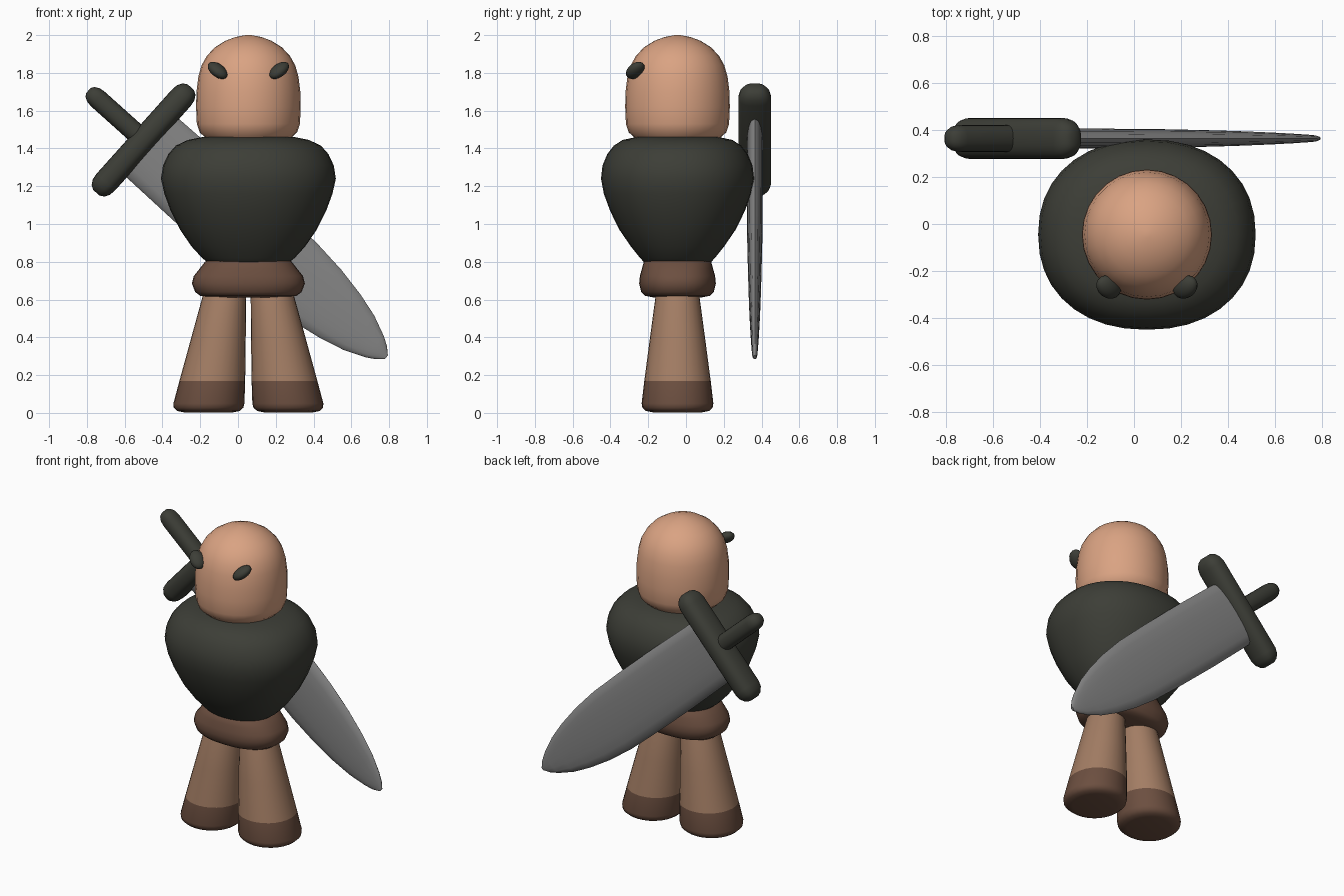
import bpy, bmesh, math
from mathutils import Matrix, Vector

if "Cube" in bpy.data.objects:
    bpy.data.objects.remove(bpy.data.objects["Cube"])

CX, CY = 0.055, -0.045          # body axis
SWORD_C = Vector((-0.5, 0.364, 1.445))
U = Vector((0.745, 0, -0.667)).normalized()   # blade direction
V = Vector((-U.z, 0, U.x))                    # guard direction
Y = Vector((0, 1, 0))


def material(name, rgb):
    m = bpy.data.materials.new(name)
    m.diffuse_color = (*rgb, 1)
    m.use_nodes = True
    m.node_tree.nodes["Principled BSDF"].inputs["Base Color"].default_value = m.diffuse_color
    return m


SKIN = material("skin", (0.70, 0.365, 0.225))
DARK = material("charcoal", (0.046, 0.048, 0.038))
BROWN = material("dark_brown", (0.150, 0.078, 0.051))
TAN = material("tan_cloth", (0.365, 0.205, 0.127))
STEEL = material("steel", (0.235, 0.235, 0.235))


def finish(name, bm, mats, angle):
    bmesh.ops.recalc_face_normals(bm, faces=bm.faces)
    me = bpy.data.meshes.new(name)
    bm.to_mesh(me)
    bm.free()
    for m in mats:
        me.materials.append(m)
    ob = bpy.data.objects.new(name, me)
    bpy.context.collection.objects.link(ob)
    bpy.ops.object.select_all(action='DESELECT')
    ob.select_set(True)
    bpy.context.view_layer.objects.active = ob
    bpy.ops.object.shade_smooth_by_angle(angle=math.radians(angle))
    return ob


def loft(name, rings, mats, power=2.0, n=32, matrix=Matrix(), split=None, angle=50):
    """Skin superellipse rings (cx, z, rx, ry) along local z; faces under split get slot 1."""
    bm = bmesh.new()
    loops = []
    for cx, z, rx, ry in rings:
        loop = []
        for i in range(n):
            a = 2 * math.pi * i / n
            c, s = math.cos(a), math.sin(a)
            x = cx + rx * math.copysign(abs(c) ** (2 / power), c)
            y = ry * math.copysign(abs(s) ** (2 / power), s)
            loop.append(bm.verts.new((x, y, z)))
        loops.append(loop)
    for a, b in zip(loops, loops[1:]):
        for i in range(n):
            j = (i + 1) % n
            bm.faces.new((a[i], a[j], b[j], b[i]))
    bm.faces.new(loops[0])
    bm.faces.new(loops[-1])
    if split is not None:
        for f in bm.faces:
            f.material_index = int(f.calc_center_median().z < split)
    bm.transform(matrix)
    return finish(name, bm, mats, angle)


def frame(x, y, z, origin):
    m = Matrix((x, y, z)).transposed().to_4x4()
    m.translation = origin
    return m


body = Matrix.Translation((CX, CY, 0))

# Head: rounded dome with a tucked-in neck edge
head = [(1.42, 0.19), (1.455, 0.225), (1.485, 0.258), (1.53, 0.273), (1.62, 0.277),
        (1.70, 0.275), (1.78, 0.265), (1.84, 0.248), (1.89, 0.22), (1.935, 0.178),
        (1.97, 0.122), (1.99, 0.068), (2.0, 0.015)]
loft("head", [(0, z, r, r) for z, r in head], [SKIN], 2.0, 28, body)

# Torso: broad shoulders tapering to the waist
torso = [(0.772, 0.165, 0.14), (0.785, 0.20, 0.165), (0.82, 0.245, 0.198),
         (0.88, 0.30, 0.246), (0.97, 0.362, 0.308), (1.07, 0.412, 0.357),
         (1.16, 0.445, 0.39), (1.24, 0.463, 0.405), (1.31, 0.452, 0.397),
         (1.37, 0.424, 0.372), (1.415, 0.384, 0.337), (1.445, 0.32, 0.29),
         (1.46, 0.245, 0.22), (1.463, 0.12, 0.11)]
loft("torso", [(0, z, a, b) for z, a, b in torso], [DARK], 2.2, 36, body)

# Belt: wide hip band
belt = [(0.612, 0.20, 0.13), (0.62, 0.255, 0.172), (0.64, 0.282, 0.192),
        (0.685, 0.299, 0.203), (0.725, 0.289, 0.199), (0.765, 0.257, 0.188),
        (0.80, 0.23, 0.178), (0.82, 0.19, 0.15)]
loft("belt", [(0, z, a, b) for z, a, b in belt], [BROWN], 2.4, 32, body)

# Legs: flared outward, with boots below the hem line
leg = [(0.212, 0.003, 0.13), (0.212, 0.01, 0.165), (0.211, 0.027, 0.184),
       (0.209, 0.05, 0.188), (0.191, 0.17, 0.174), (0.158, 0.40, 0.144),
       (0.124, 0.64, 0.112), (0.12, 0.68, 0.10)]
for side, word in ((-1, "right"), (1, "left")):
    loft(word + "_leg", [(side * c, z, r, r * 1.01) for c, z, r in leg],
         [TAN, BROWN], 2.05, 28, body, split=0.165)

# Eyes: slanted pebbles set on the face
for side, word in ((-1, "right"), (1, "left")):
    long_axis = Vector((side * 0.66, 0.47, 0.58)).normalized()
    out = Vector((side * 0.55, -0.83, 0))
    out = (out - long_axis * out.dot(long_axis)).normalized()
    up = long_axis.cross(out)
    bm = bmesh.new()
    bmesh.ops.create_uvsphere(bm, u_segments=16, v_segments=10, radius=1)
    place = frame(long_axis * 0.064, out * 0.047, up * 0.033,
                  Vector((CX + side * 0.163, -0.268, 1.813)))
    bm.transform(place)
    finish(word + "_eye", bm, [DARK], 60)

# Sword guard: thick rounded crossbar
guard = [(-0.375, 0.022, 0.035), (-0.362, 0.045, 0.058), (-0.335, 0.061, 0.078),
         (-0.30, 0.066, 0.087)]
bar = [(0, z, a, b) for z, a, b in guard] + [(0, -z, a, b) for z, a, b in reversed(guard)]
loft("sword_guard", bar, [DARK], 2.5, 24, frame(U, Y, V, SWORD_C))

# Sword grip: rod running back from the guard
grip = [(0, -0.392, 0.018, 0.02), (0, -0.38, 0.036, 0.04), (0, -0.355, 0.049, 0.053),
        (0, -0.325, 0.053, 0.057), (0, 0.02, 0.053, 0.057)]
sword_frame = frame(V, Y, U, SWORD_C)
loft("sword_grip", grip, [DARK], 2.3, 20, sword_frame)

# Sword blade: flat lens section narrowing to the tip
blade = [(0.0, 0.207, 0.042), (0.45, 0.213, 0.042), (0.80, 0.211, 0.040),
         (1.05, 0.205, 0.036), (1.24, 0.186, 0.032), (1.40, 0.157, 0.027),
         (1.53, 0.122, 0.022), (1.64, 0.075, 0.017), (1.69, 0.045, 0.014),
         (1.725, 0.012, 0.008)]
loft("sword_blade", [(0, z, a, b) for z, a, b in blade], [STEEL], 2.3, 16, sword_frame, angle=40)
